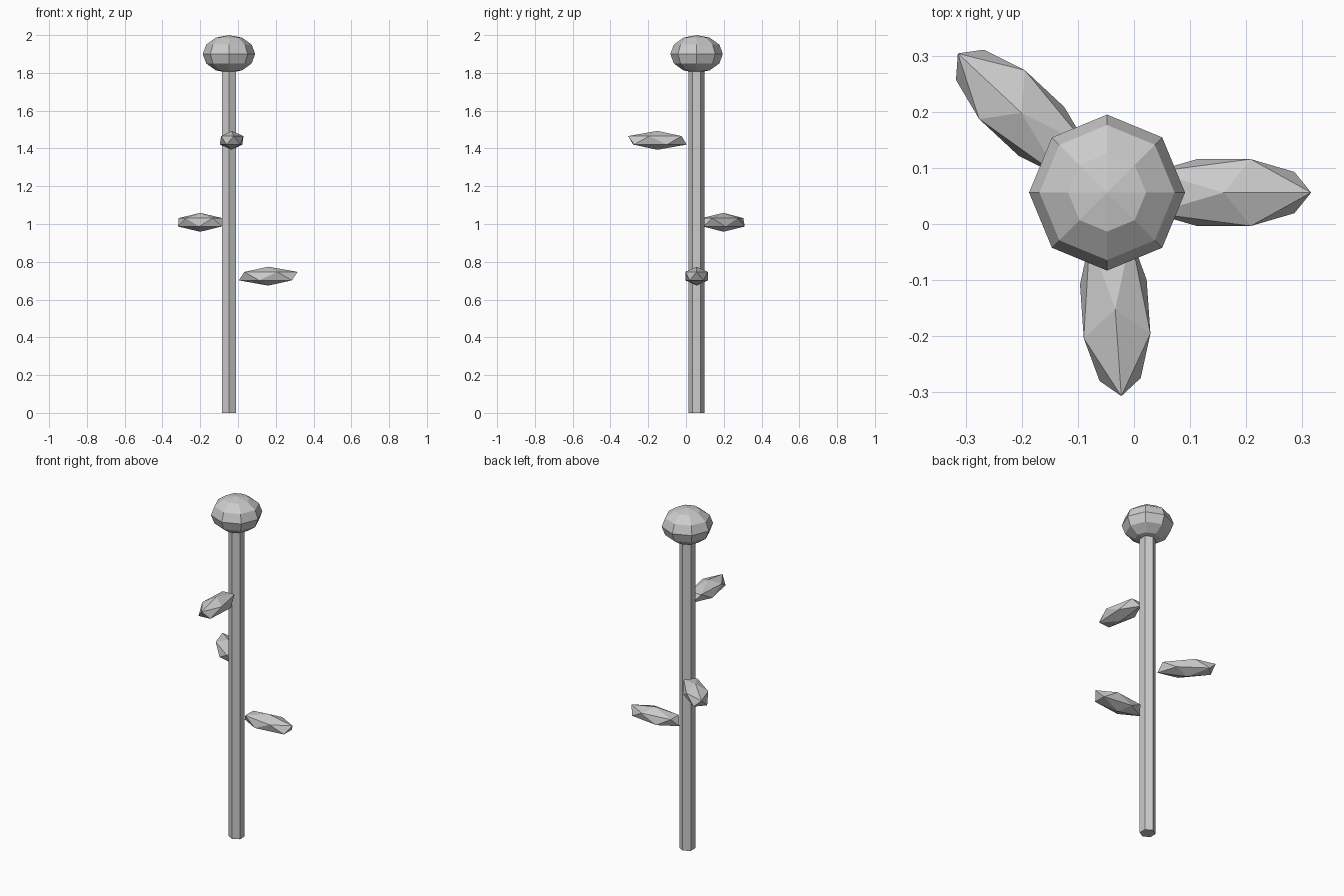
import bpy
import bmesh
from math import radians, cos, sin
from mathutils import Matrix, Vector

cube = bpy.data.objects.get("Cube")
if cube:
    bpy.data.objects.remove(cube, do_unlink=True)

# One plain grey for every part
GREY = (0.6, 0.6, 0.6, 1.0)
grey = bpy.data.materials.new("light_grey")
grey.use_nodes = True
grey.diffuse_color = GREY
for node in grey.node_tree.nodes:
    if node.type == 'BSDF_PRINCIPLED':
        node.inputs["Base Color"].default_value = GREY

AXIS = Vector((-0.048, 0.056, 0))   # foot of the stem
STEM_TOP = 1.85


def add_part(name, bm, location, scale=(1, 1, 1), turn=0.0):
    """Scale the mesh, then place and turn it as a flat-shaded object."""
    bmesh.ops.transform(bm, matrix=Matrix.Diagonal((*scale, 1)), verts=bm.verts)
    mesh = bpy.data.meshes.new(name)
    bm.to_mesh(mesh)
    bm.free()
    mesh.materials.append(grey)
    obj = bpy.data.objects.new(name, mesh)
    obj.location = location
    obj.rotation_euler.z = turn
    bpy.context.collection.objects.link(obj)
    return obj


# Six-sided stem
bm = bmesh.new()
bmesh.ops.create_cone(bm, cap_ends=True, segments=6, radius1=0.043,
                      radius2=0.043, depth=STEM_TOP)
add_part("stem", bm, AXIS + Vector((0, 0, STEM_TOP / 2)))

# Flattened flower head
bm = bmesh.new()
bmesh.ops.create_uvsphere(bm, u_segments=8, v_segments=6, radius=1)
add_part("flower_head", bm, AXIS + Vector((0, 0, 1.9)), (0.139, 0.139, 0.1))

# Faceted leaves spiralling up the stem: name, angle, height
for name, angle, height in (("lower_leaf", 0, 0.724),
                            ("middle_leaf", 137, 1.009),
                            ("upper_leaf", -86, 1.443)):
    a = radians(angle)
    bm = bmesh.new()
    bmesh.ops.create_icosphere(bm, subdivisions=1, radius=1)
    add_part(name, bm, AXIS + Vector((0.208 * cos(a), 0.208 * sin(a), height)),
             (0.174, 0.07, 0.05), a)
